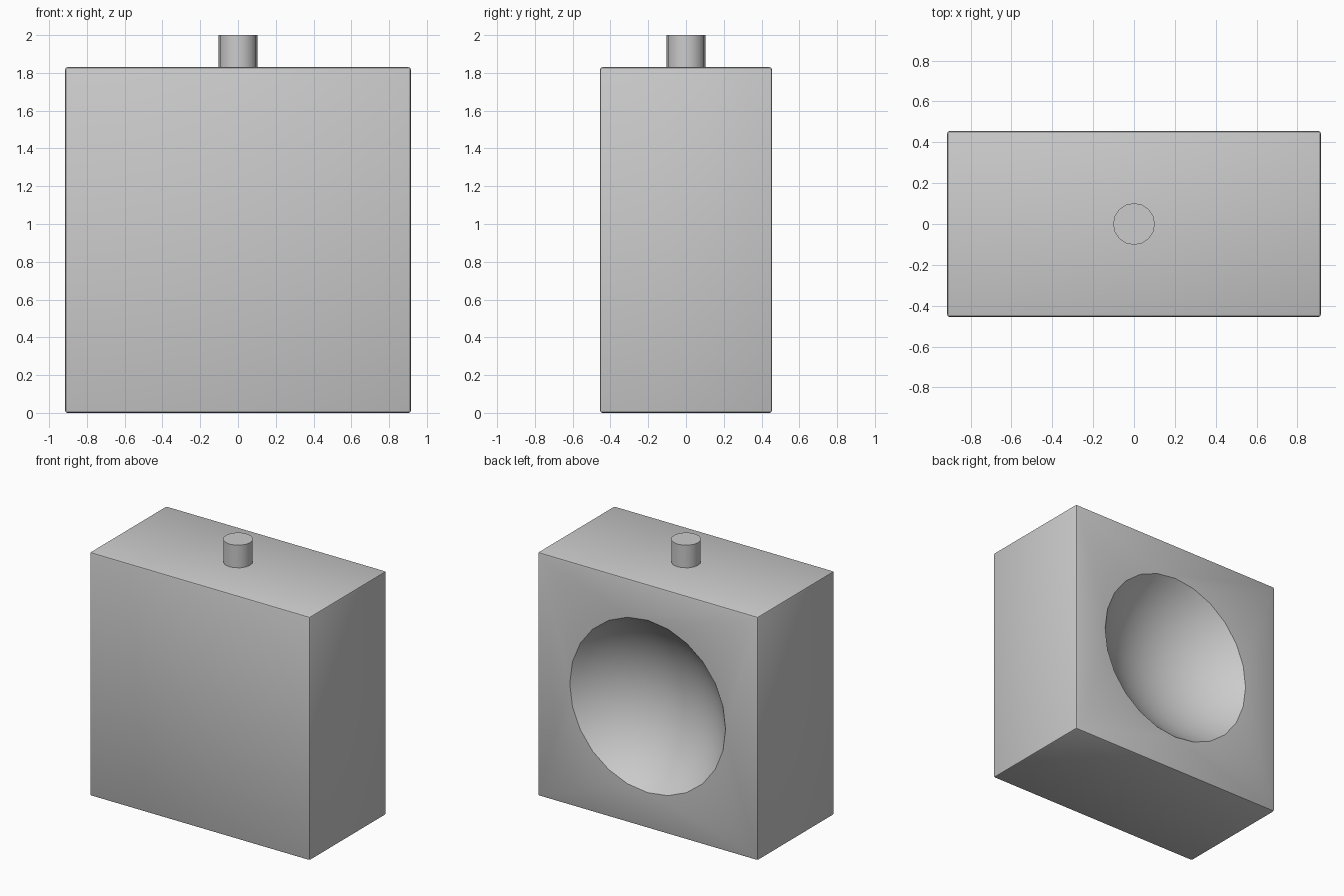
import bpy, math

if "Cube" in bpy.data.objects:
    bpy.data.objects.remove(bpy.data.objects["Cube"])

W, D, H = 1.83, 0.91, 1.83      # block size
RIM, DEPTH = 0.648, 0.30        # round hollow in the back face
R = (RIM**2 + DEPTH**2) / (2 * DEPTH)


def apply_modifier(obj, name):
    bpy.context.view_layer.objects.active = obj
    bpy.ops.object.modifier_apply(modifier=name)


def smooth(obj):
    bpy.ops.object.select_all(action='DESELECT')
    obj.select_set(True)
    bpy.context.view_layer.objects.active = obj
    bpy.ops.object.shade_smooth_by_angle(angle=math.radians(30))


# Main block with slightly eased edges
bpy.ops.mesh.primitive_cube_add(size=1, location=(0, 0, H / 2))
block = bpy.context.object
block.name = "block"
block.scale = (W, D, H)
bpy.ops.object.transform_apply(location=False, rotation=False, scale=True)
bevel = block.modifiers.new("Bevel", 'BEVEL')
bevel.width = 0.012
bevel.segments = 2
apply_modifier(block, "Bevel")

# Shallow spherical hollow cut into the back
bpy.ops.mesh.primitive_uv_sphere_add(
    segments=24, ring_count=36, radius=R,
    location=(0, D / 2 + R - DEPTH, H / 2), rotation=(math.pi / 2, 0, 0))
cutter = bpy.context.object
cutter.name = "hollow_cutter"
cutter.hide_render = True
cut = block.modifiers.new("Hollow", 'BOOLEAN')
cut.operation = 'DIFFERENCE'
cut.solver = 'EXACT'
cut.object = cutter
apply_modifier(block, "Hollow")
bpy.data.objects.remove(cutter, do_unlink=True)
smooth(block)

# Round peg on top
peg_bottom, peg_top = H - 0.05, 2.0
bpy.ops.mesh.primitive_cylinder_add(
    vertices=16, radius=0.102, depth=peg_top - peg_bottom,
    location=(0, 0, (peg_top + peg_bottom) / 2))
peg = bpy.context.object
peg.name = "top_peg"
smooth(peg)
